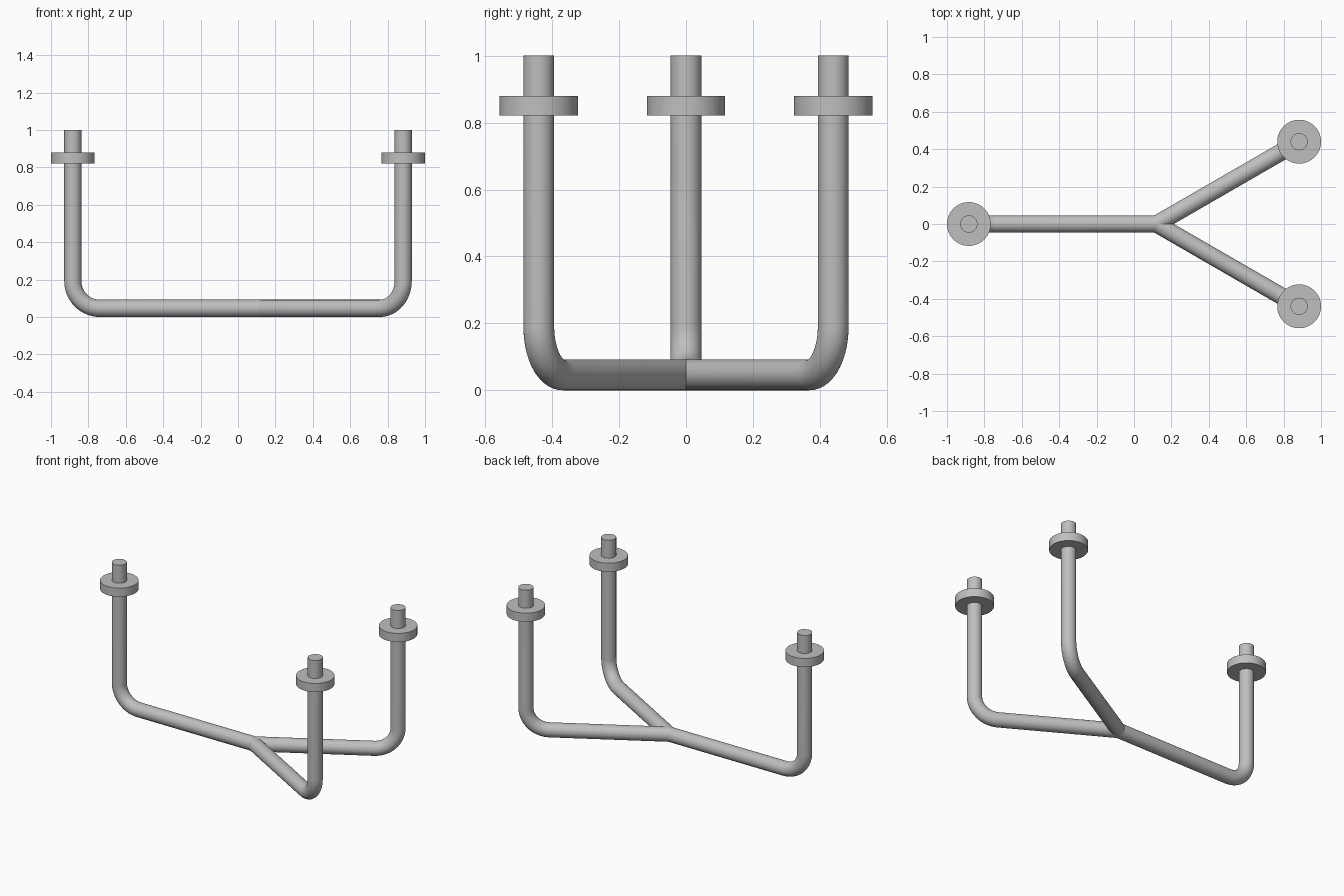
import bpy, bmesh, math
from mathutils import Vector

if "Cube" in bpy.data.objects:
    bpy.data.objects.remove(bpy.data.objects["Cube"])

TUBE = 0.046       # tube radius
BEND = 0.145       # bend radius along the tube centre
SIDES = 48
HUB = Vector((0.121, 0, TUBE))

steel = bpy.data.materials.new("grey_steel")
steel.use_nodes = True
grey = (0.52, 0.52, 0.52, 1)
steel.diffuse_color = grey
steel.node_tree.nodes["Principled BSDF"].inputs["Base Color"].default_value = grey


def finish(bm, name):
    bmesh.ops.recalc_face_normals(bm, faces=bm.faces)
    mesh = bpy.data.meshes.new(name)
    bm.to_mesh(mesh)
    bm.free()
    mesh.materials.append(steel)
    obj = bpy.data.objects.new(name, mesh)
    bpy.context.collection.objects.link(obj)
    bpy.ops.object.select_all(action="DESELECT")
    obj.select_set(True)
    bpy.context.view_layer.objects.active = obj
    bpy.ops.object.shade_smooth_by_angle(angle=math.radians(35))
    return obj


def bent_leg(name, foot):
    """Tube running out from the hub, then bending up into a post."""
    out = Vector((foot[0] - HUB.x, foot[1] - HUB.y, 0))
    reach = out.length
    out.normalize()
    up = Vector((0, 0, 1))
    side = out.cross(up)
    # (distance, height, tilt) of each cross-section
    path = [(0, 0, 0)]
    for i in range(17):
        a = math.pi / 2 * i / 16
        path.append((reach - BEND + BEND * math.sin(a), BEND * (1 - math.cos(a)), a))
    path.append((reach, 1 - TUBE, math.pi / 2))

    bm = bmesh.new()
    rings = []
    for d, h, a in path:
        centre = HUB + out * d + up * h
        normal = up * math.cos(a) - out * math.sin(a)
        rings.append([bm.verts.new(centre + TUBE * (side * math.cos(t) + normal * math.sin(t)))
                      for t in (2 * math.pi * k / SIDES for k in range(SIDES))])
    for r, s in zip(rings, rings[1:]):
        for k in range(SIDES):
            n = (k + 1) % SIDES
            bm.faces.new((r[k], r[n], s[n], s[k]))
    bm.faces.new(rings[-1])
    finish(bm, name)


def collar(name, foot):
    """Flat round flange around the top of a post."""
    bm = bmesh.new()
    bmesh.ops.create_cone(bm, cap_ends=True, segments=64, radius1=0.117, radius2=0.117, depth=0.058)
    bmesh.ops.translate(bm, verts=bm.verts, vec=(foot[0], foot[1], 0.85))
    finish(bm, name)


feet = {"right": (-0.883, 0), "front_left": (0.883, -0.44), "back_left": (0.883, 0.44)}
for label, foot in feet.items():
    bent_leg(label + "_leg", foot)
    collar(label + "_collar", foot)

# Rounded joint closing the outside of the fork
bm = bmesh.new()
bmesh.ops.create_uvsphere(bm, u_segments=SIDES, v_segments=24, radius=TUBE)
bmesh.ops.translate(bm, verts=bm.verts, vec=HUB)
finish(bm, "fork_joint")
